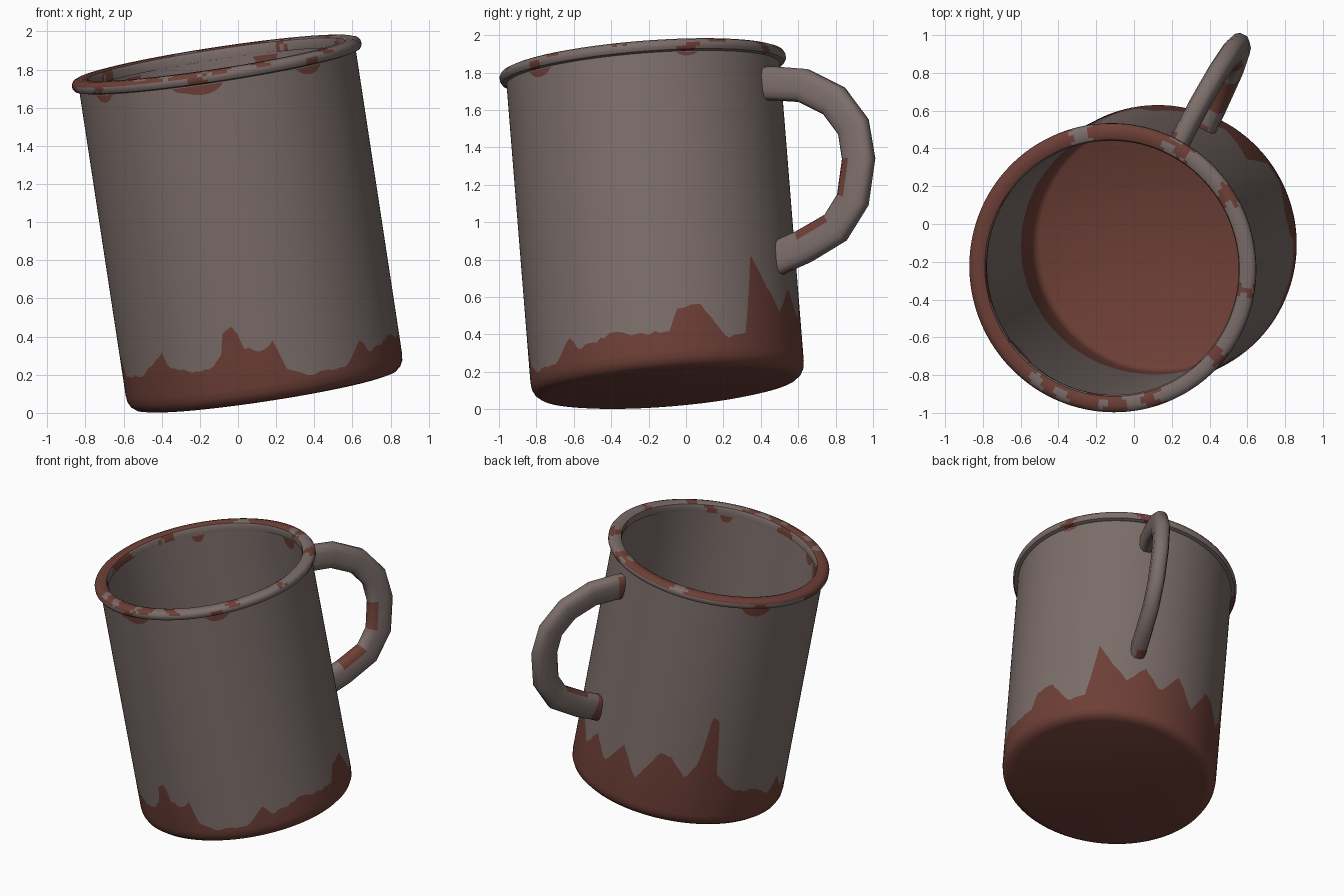
import bpy, bmesh, math, random
from mathutils import Vector, Matrix

random.seed(4)
if "Cube" in bpy.data.objects:
    bpy.data.objects.remove(bpy.data.objects["Cube"], do_unlink=True)


def make_material(name, color):
    mat = bpy.data.materials.new(name)
    mat.use_nodes = True
    mat.diffuse_color = color
    bsdf = next(n for n in mat.node_tree.nodes if n.type == 'BSDF_PRINCIPLED')
    bsdf.inputs["Base Color"].default_value = color
    return mat


METAL, RUST = 0, 1
MATERIALS = [make_material("worn_grey_metal", (0.20, 0.155, 0.145, 1)),
             make_material("red_brown_rust", (0.155, 0.05, 0.038, 1))]

# The whole mug leans: everything is built upright and then tilted
LEAN = Vector((0, 0, 1)).rotation_difference(Vector((-0.150, -0.079, 0.985)))
TILT = Matrix.Translation((0.149, -0.094, 0.113)) @ LEAN.to_matrix().to_4x4()
COLUMNS = 180


def finish(name, bm, angle=40):
    bmesh.ops.remove_doubles(bm, verts=bm.verts, dist=0.0001)
    bmesh.ops.recalc_face_normals(bm, faces=bm.faces)
    bm.transform(TILT)
    mesh = bpy.data.meshes.new(name)
    bm.to_mesh(mesh)
    bm.free()
    for mat in MATERIALS:
        mesh.materials.append(mat)
    obj = bpy.data.objects.new(name, mesh)
    bpy.context.scene.collection.objects.link(obj)
    bpy.ops.object.select_all(action='DESELECT')
    obj.select_set(True)
    bpy.context.view_layer.objects.active = obj
    bpy.ops.object.shade_smooth_by_angle(angle=math.radians(angle))
    return obj


def around(table, degrees):
    """Interpolate (angle, value) pairs around a full turn."""
    pairs = [(table[-1][0] - 360, table[-1][1])] + table + [(table[0][0] + 360, table[0][1])]
    for (a, v), (b, w) in zip(pairs, pairs[1:]):
        if a <= degrees <= b:
            return v + (w - v) * (degrees - a) / (b - a)


def inside(spans, degrees):
    return any(a <= degrees <= b for a, b in spans)


def bumps(spots, degrees):
    """Rounded patches given as (angle, half width, depth)."""
    depth = 0
    for centre, half, size in spots:
        gap = abs((degrees - centre + 180) % 360 - 180) / half
        if gap < 1:
            depth = max(depth, size * math.sqrt(1 - gap * gap))
    return depth


def lathe(name, rows, paint, closed=False):
    """Spin rows of (radius, height or height function); paint(row, angle) gives the colour."""
    bm = bmesh.new()
    grid = []
    for radius, height in rows:
        ring = []
        for c in range(COLUMNS):
            deg = c * 360 / COLUMNS
            z = height[c] if isinstance(height, list) else height
            a = math.radians(deg)
            ring.append(bm.verts.new((radius * math.cos(a), radius * math.sin(a), z)))
        grid.append(ring)
    last = len(grid) if closed else len(grid) - 1
    for r in range(last):
        low, high = grid[r], grid[(r + 1) % len(grid)]
        for c in range(COLUMNS):
            d = (c + 1) % COLUMNS
            face = bm.faces.new((low[c], low[d], high[d], high[c]))
            face.material_index = paint(r, (c + 0.5) * 360 / COLUMNS)
    return finish(name, bm)


# Ragged upper edge of the rust: (angle, height)
RUST_EDGE = [(2, .20), (6, .32), (16, .33), (24, .20), (27, .15), (36, .17), (39, .37),
             (42, .60), (47, .49), (58, .31), (68, .44), (77, .28), (88, .48), (98, .27),
             (110, .52), (116, .5), (125, .36), (131, .5), (134, .85), (138, .82), (142, .42),
             (153, .28), (168, .27), (180, .2), (188, .3), (194, .2), (211, .21), (226, .32),
             (229, .24), (240, .21), (250, .22), (254, .28), (256, .40), (261, .43),
             (264, .30), (272, .27), (277, .32), (279, .16), (288, .11), (307, .11),
             (317, .25), (319, .16), (328, .18), (341, .23), (345, .19)]
INNER_EDGE = [(20, .35), (90, .3), (150, .48), (190, .46), (230, .36), (270, .24), (320, .3)]
OUTER_DRIPS = [(147, 8, .06), (214, 5, .04), (256, 5, .03), (263, 8, .05), (311, 6, .04), (19, 4, .02)]
INNER_DRIPS = [(30, 5, .05), (68, 6, .07), (130, 4, .05), (222, 8, .10), (236, 5, .06), (300, 4, .05)]

angles = [c * 360 / COLUMNS for c in range(COLUMNS)]
edge = [around(RUST_EDGE, d) + random.uniform(-.008, .008) for d in angles]
inner_edge = [around(INNER_EDGE, d) + random.uniform(-.008, .008) for d in angles]
outer_drip = [1.70 - bumps(OUTER_DRIPS, d) for d in angles]
inner_drip = [1.70 - bumps(INNER_DRIPS, d) for d in angles]

# Cup wall: underside, outer wall, over the top, inner wall, floor
wall, bore = 0.733, 0.685
cup_rows = [(0, 0), (0.655, 0), (0.69, 0.007), (0.715, 0.027), (0.729, 0.055), (wall, 0.09),
            (wall, edge), (wall, outer_drip), (wall, 1.70), (wall, 1.74),
            (bore, 1.74), (bore, 1.70), (bore, inner_drip), (bore, inner_edge),
            (bore, 0.10), (0.675, 0.07), (0.65, 0.05), (0, 0.045)]
CUP_METAL_ROWS = (6, 8, 9, 10, 12)
lathe("cup_wall", cup_rows, lambda row, deg: METAL if row in CUP_METAL_ROWS else RUST)

# Rolled rim with worn patches
TOP_RUST = [(28, 36), (56, 62), (66, 99), (107, 234), (238, 246), (250, 264), (267, 275),
            (284, 290), (318, 323), (348, 352)]
SIDE_RUST = [(16, 22), (58, 62), (144, 152), (176, 196), (212, 217), (258, 266), (308, 313)]
rim_rows = [(0.678, 1.71), (0.73, 1.705), (0.757, 1.712), (0.767, 1.728), (0.767, 1.748),
            (0.757, 1.764), (0.735, 1.772), (0.700, 1.772), (0.682, 1.764), (0.675, 1.748)]


def paint_rim(row, deg):
    wobble = 1.5 * math.sin(row * 2.3 + deg)
    spans = TOP_RUST if 4 <= row <= 7 else SIDE_RUST
    return RUST if inside(spans, deg + wobble) else METAL


lathe("rolled_rim", rim_rows, paint_rim, closed=True)

# Handle: flattened rounded section swept along (distance from axis, height)
HANDLE_ANGLE = math.radians(63)
PATH = [(.70, 1.55), (.77, 1.545), (.95, 1.508), (1.125, 1.40), (1.228, 1.245), (1.244, 1.07),
        (1.19, .855), (1.074, .72), (.874, .645), (.78, .622), (.70, .60)]
SIDES = 12


def build_handle():
    bm = bmesh.new()
    out = Vector((math.cos(HANDLE_ANGLE), math.sin(HANDLE_ANGLE), 0))
    across = Vector((0, 0, 1)).cross(out)
    pts = [out * r + Vector((0, 0, z)) for r, z in PATH]
    rings = []
    for i, p in enumerate(pts):
        along = (pts[min(i + 1, len(pts) - 1)] - pts[max(i - 1, 0)]).normalized()
        depth = across.cross(along)
        ring = []
        for k in range(SIDES):
            a = math.tau * (k + 0.5) / SIDES
            u, v = math.cos(a), math.sin(a)
            u, v = (math.copysign(abs(w) ** 0.7, w) for w in (u, v))
            ring.append(bm.verts.new(p + depth * u * 0.092 + across * v * 0.054))
        rings.append(ring)
    for i in range(len(rings) - 1):
        for k in range(SIDES):
            n = (k + 1) % SIDES
            face = bm.faces.new((rings[i][k], rings[i][n], rings[i + 1][n], rings[i + 1][k]))
            mid = face.calc_center_median() - (pts[i] + pts[i + 1]) / 2
            inner = (pts[4] * 0.5 + pts[6] * 0.5 - out * 0.4 - pts[i]).normalized()
            lower_end = i >= len(rings) - 3 and (i > len(rings) - 3 and mid.dot(across) > -0.03)
            upper_end = i == 0 and mid.dot(across) > 0.02
            worn_inside = i in (5, 7) and mid.dot(inner) > 0.05 and mid.dot(across) < 0.04
            face.material_index = RUST if lower_end or upper_end or worn_inside else METAL
    bm.faces.new(rings[0])
    bm.faces.new(rings[-1])
    finish("handle", bm, 50)


build_handle()
